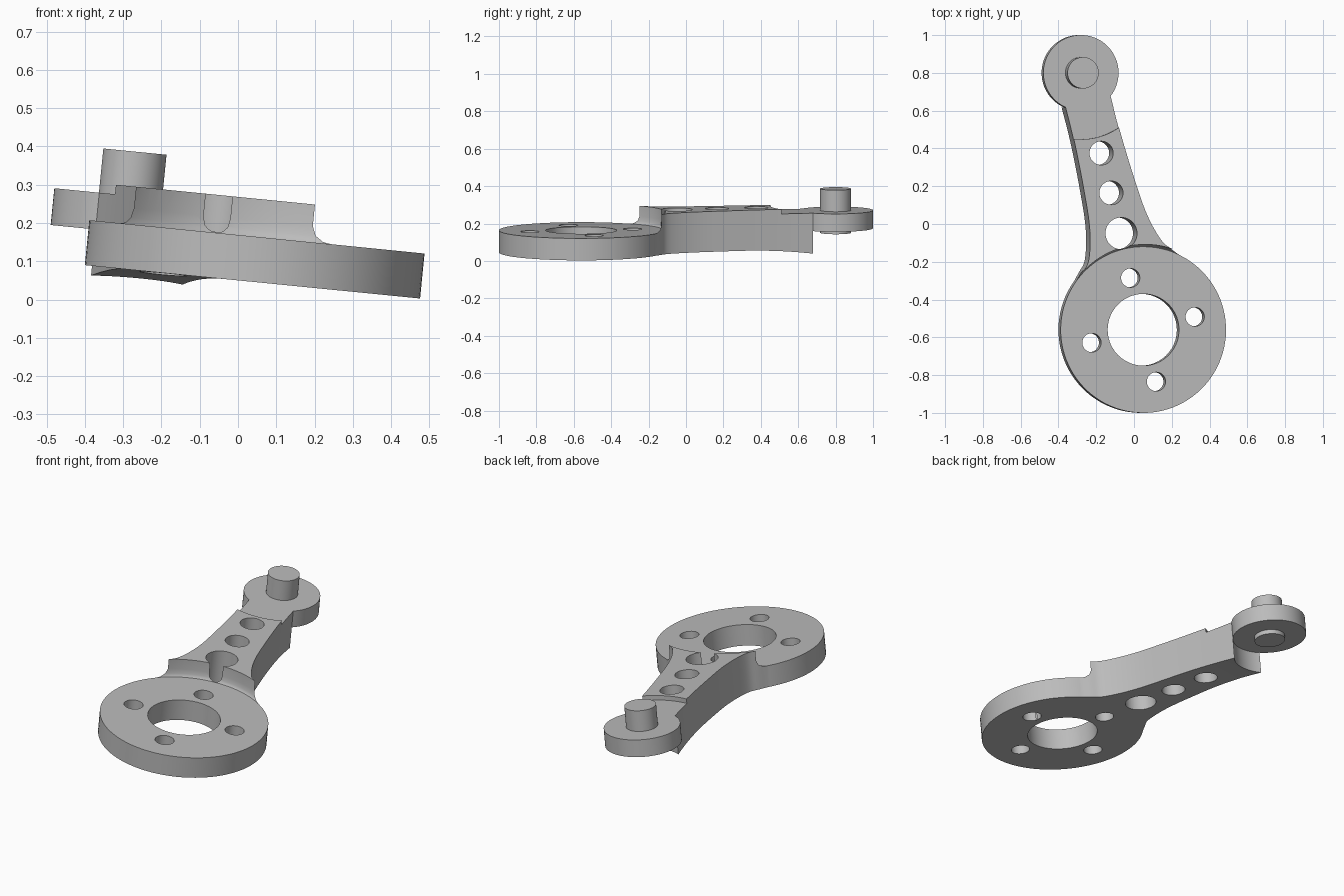
import bpy, bmesh
from math import radians, sin, cos, pi
from mathutils import Matrix, Vector

cube = bpy.data.objects.get("Cube")
if cube:
    bpy.data.objects.remove(cube, do_unlink=True)

grey = bpy.data.materials.new("plain grey")
grey.use_nodes = True
grey.diffuse_color = (0.5, 0.5, 0.5, 1)
grey.node_tree.nodes["Principled BSDF"].inputs["Base Color"].default_value = (0.5, 0.5, 0.5, 1)

# Heights of the main levels, before the whole crank is tilted
BASE, DISC_TOP, ARM_TOP = 0.05, 0.168, 0.267
BOSS_LOW, BOSS_TOP = 0.1455, 0.242
BOSS_Y = 1.402
SIDES = 96


def add_object(name, bm):
    bmesh.ops.recalc_face_normals(bm, faces=bm.faces)
    mesh = bpy.data.meshes.new(name)
    bm.to_mesh(mesh)
    bm.free()
    ob = bpy.data.objects.new(name, mesh)
    mesh.materials.append(grey)
    bpy.context.collection.objects.link(ob)
    return ob


def turned(name, x, y, profile, sides=SIDES):
    """Solid of revolution from (radius, height) pairs, bottom to top."""
    bm = bmesh.new()
    rings = []
    for r, z in profile:
        rings.append([bm.verts.new((x + r * cos(2 * pi * i / sides),
                                    y + r * sin(2 * pi * i / sides), z))
                      for i in range(sides)])
    for a, b in zip(rings, rings[1:]):
        for i in range(sides):
            j = (i + 1) % sides
            bm.faces.new((a[i], a[j], b[j], b[i]))
    bm.faces.new(rings[0])
    bm.faces.new(rings[-1])
    return add_object(name, bm)


def cylinder(name, x, y, r, low, high, sides=SIDES):
    return turned(name, x, y, [(r, low), (r, high)], sides)


def combine(target, tool, operation):
    mod = target.modifiers.new("combine", 'BOOLEAN')
    mod.operation, mod.solver, mod.object = operation, 'EXACT', tool
    bpy.context.view_layer.objects.active = target
    bpy.ops.object.modifier_apply(modifier=mod.name)
    bpy.data.objects.remove(tool, do_unlink=True)


def smooth_path(points, steps=6):
    """Catmull-Rom curve through the points."""
    p = [Vector(q) for q in points]
    p = [2 * p[0] - p[1]] + p + [2 * p[-1] - p[-2]]
    out = []
    for a, b, c, d in zip(p, p[1:], p[2:], p[3:]):
        for k in range(steps):
            t = k / steps
            out.append(0.5 * (2 * b + (c - a) * t + (2 * a - 5 * b + 4 * c - d) * t * t
                              + (3 * b - a - 3 * c + d) * t ** 3))
    return out + [p[-2]]


# Arm: waisted beam whose underside dips towards the tip
half_outline = [(0.33, 0.287), (0.253, 0.37), (0.2, 0.435), (0.157, 0.59),
                (0.137, 0.8), (0.124, 1.07), (0.124, 1.3)]
bm = bmesh.new()
rows = []
for w, s in [Vector((0.3, 0.22))] + smooth_path(half_outline):
    low = BASE - 0.026 * (max(0, s - 0.85) / 0.4) ** 2
    rows.append([bm.verts.new(v) for v in
                 ((-w, s, low), (w, s, low), (w, s, ARM_TOP), (-w, s, ARM_TOP))])
for a, b in zip(rows, rows[1:]):
    for i in range(4):
        j = (i + 1) % 4
        bm.faces.new((a[i], a[j], b[j], b[i]))
bm.faces.new(rows[0])
bm.faces.new(rows[-1])
crank = add_object("crank_arm", bm)

# Filleted shoulder above the disc, step near the boss, clearance below the boss
combine(crank, turned("root_cutter", 0, 0, [(0.44, DISC_TOP), (0.444, 0.172), (0.449, 0.185),
                                            (0.452, 0.21), (0.452, 0.4)]), 'DIFFERENCE')
combine(crank, cylinder("step_cutter", 0, BOSS_Y, 0.352, BOSS_TOP, 0.4), 'DIFFERENCE')
combine(crank, cylinder("clearance_cutter", 0, BOSS_Y, 0.2, -0.1, BOSS_LOW), 'DIFFERENCE')

# Round disc and end boss
combine(crank, cylinder("disc", 0, 0, 0.44, BASE, DISC_TOP), 'UNION')
combine(crank, cylinder("boss", 0, BOSS_Y, 0.2, BOSS_LOW, BOSS_TOP), 'UNION')

# Centre bore, four bolt holes, three lightening holes
holes = [(0, 0, 0.19)]
holes += [(0.283 * cos(k * pi / 2), 0.283 * sin(k * pi / 2), 0.05) for k in range(4)]
holes += [(0, 0.526, 0.084), (0, 0.747, 0.063), (0, 0.964, 0.063)]
for x, y, r in holes:
    combine(crank, cylinder("hole_cutter", x, y, r, -0.1, 0.5, 48), 'DIFFERENCE')

# Pin through the boss
pin = cylinder("pin", 0, BOSS_Y, 0.083, 0.121, 0.358, 64)

# Swing and tilt the whole crank into place
place = (Matrix.Rotation(radians(5.68), 4, 'Y') @ Matrix.Translation((0.033, -0.56, 0))
         @ Matrix.Rotation(radians(14), 4, 'Z'))
for ob in (crank, pin):
    ob.matrix_world = place
    bpy.ops.object.select_all(action='DESELECT')
    ob.select_set(True)
    bpy.context.view_layer.objects.active = ob
    bpy.ops.object.shade_smooth_by_angle(angle=radians(30))
